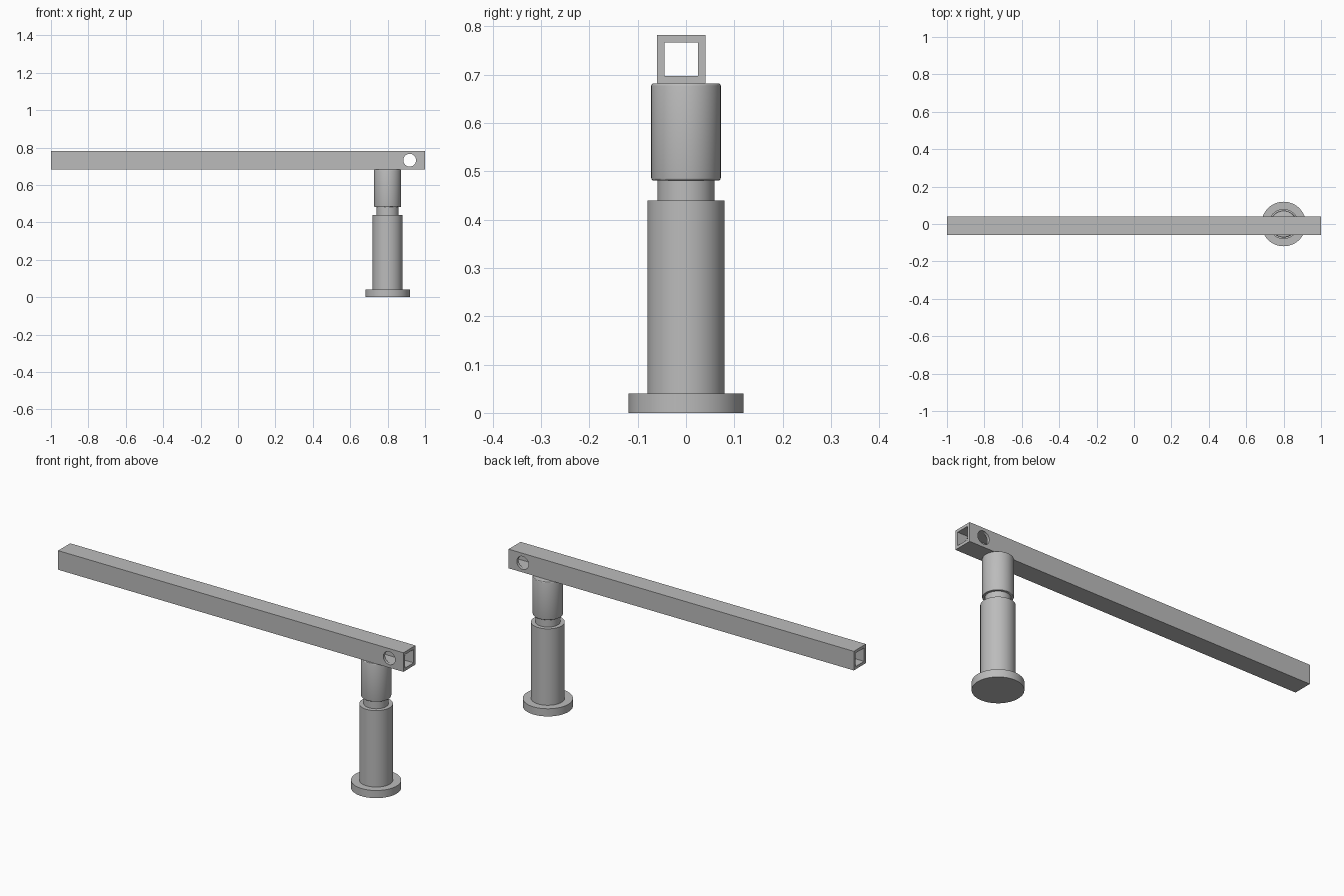
import bpy
from math import pi

cube = bpy.data.objects.get("Cube")
if cube:
    bpy.data.objects.remove(cube, do_unlink=True)

# Single grey finish
grey = bpy.data.materials.new("grey_metal")
grey.use_nodes = True
colour = (0.5, 0.5, 0.5, 1)
grey.diffuse_color = colour
grey.node_tree.nodes["Principled BSDF"].inputs["Base Color"].default_value = colour

POST_X = 0.8
TUBE_Y, TUBE_Z = -0.01, 0.732


def finish(obj, name):
    obj.name = name
    obj.data.materials.clear()
    obj.data.materials.append(grey)
    return obj


def box(name, size, location):
    bpy.ops.mesh.primitive_cube_add(size=1, location=location)
    obj = bpy.context.object
    obj.scale = size
    bpy.ops.object.transform_apply(location=False, rotation=False, scale=True)
    return finish(obj, name)


def post_section(name, radius, bottom, top, bevel=0):
    bpy.ops.mesh.primitive_cylinder_add(
        vertices=64, radius=radius, depth=top - bottom,
        location=(POST_X, 0, (bottom + top) / 2))
    obj = finish(bpy.context.object, name)
    if bevel:
        mod = obj.modifiers.new("rounded_rims", "BEVEL")
        mod.width = bevel
        mod.segments = 3
        bpy.ops.object.modifier_apply(modifier=mod.name)
    bpy.ops.object.shade_smooth_by_angle(angle=pi / 6)
    return obj


def cut(target, cutter):
    cutter.hide_render = True
    mod = target.modifiers.new("cut", "BOOLEAN")
    mod.operation = "DIFFERENCE"
    mod.solver = "EXACT"
    mod.object = cutter
    bpy.context.view_layer.objects.active = target
    bpy.ops.object.modifier_apply(modifier=mod.name)
    bpy.data.objects.remove(cutter, do_unlink=True)


# Stepped round post
post_section("base_flange", 0.119, 0, 0.04)
post_section("lower_post", 0.08, 0.04, 0.44)
post_section("post_neck", 0.059, 0.44, 0.485)
post_section("upper_sleeve", 0.072, 0.481, 0.682, bevel=0.005)

# Hollow square arm, open at both ends
arm = box("square_tube_arm", (2, 0.1, 0.1), (0, TUBE_Y, TUBE_Z))
cut(arm, box("bore_cutter", (2.2, 0.07, 0.07), (0, TUBE_Y, TUBE_Z)))

# Pin hole through the front and back walls
bpy.ops.mesh.primitive_cylinder_add(
    vertices=48, radius=0.034, depth=0.4,
    location=(0.918, TUBE_Y, TUBE_Z), rotation=(pi / 2, 0, 0))
cut(arm, finish(bpy.context.object, "pin_hole_cutter"))

bpy.ops.object.select_all(action="DESELECT")
arm.select_set(True)
bpy.context.view_layer.objects.active = arm
bpy.ops.object.shade_smooth_by_angle(angle=pi / 6)
